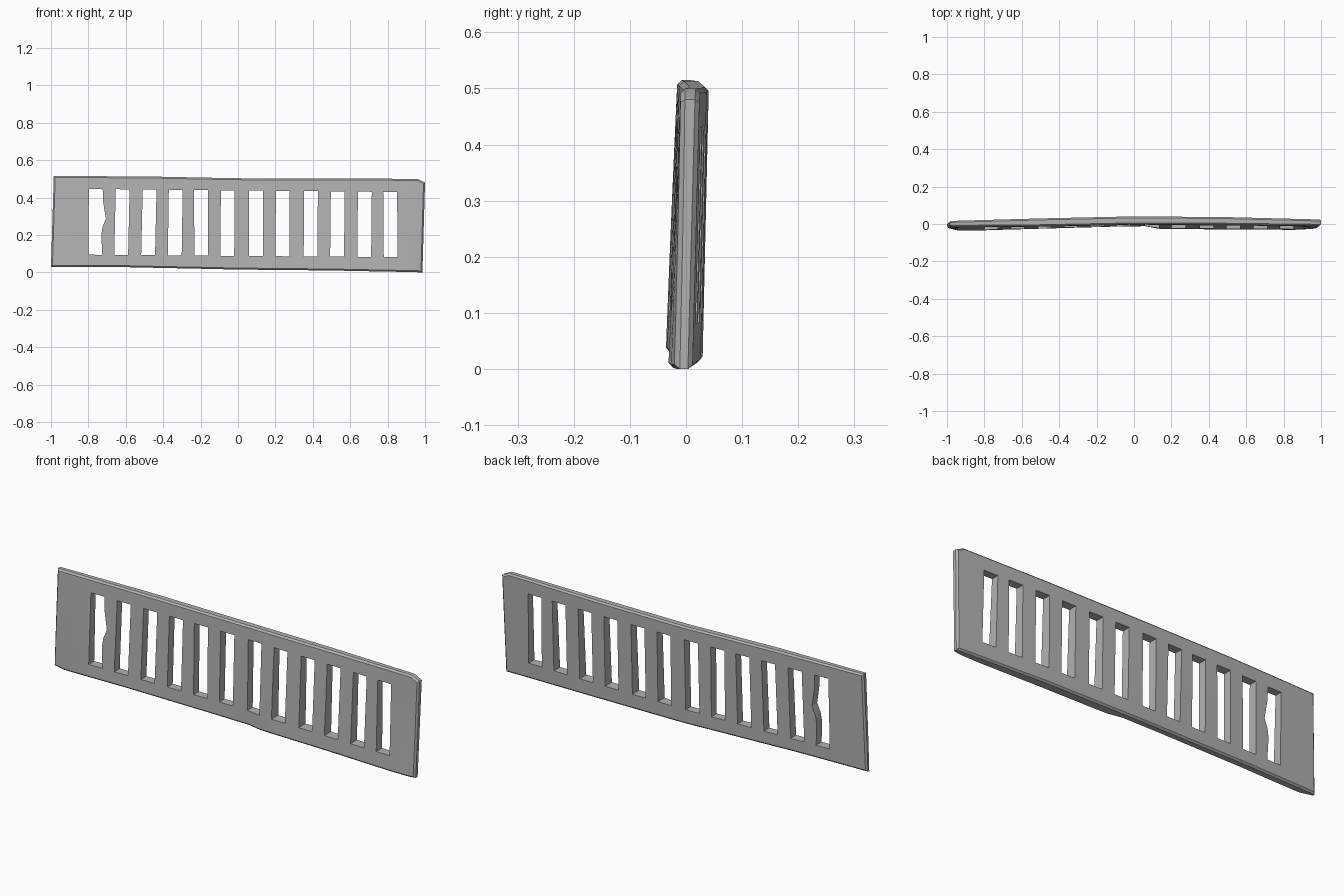
import bpy
import bmesh
import math

cube = bpy.data.objects.get("Cube")
if cube:
    bpy.data.objects.remove(cube, do_unlink=True)


def curve(points, x):
    """Piecewise-linear lookup through (x, value) points."""
    for (x0, v0), (x1, v1) in zip(points, points[1:]):
        if x <= x1:
            return v0 + (v1 - v0) * max(0, (x - x0) / (x1 - x0))
    return points[-1][1]


# Warped outline and surface profiles along the board
TOP_Z = [(-1, .515), (-.5, .513), (0, .503), (.96, .5), (1, .48)]
BOTTOM_Z = [(-1, .03), (-.6, .028), (0, .015), (.5, .01), (1, 0)]
FRONT_TOP = [(-1, -.016), (-.5, -.012), (0, -.002), (.5, -.004), (1, -.01)]
FRONT_LOW = [(-1, -.02), (-.93, -.038), (-.7, -.031), (-.1, -.014),
             (.06, -.012), (.14, -.027), (.93, -.032), (1, -.016)]
BACK_TOP = [(-1, .016), (-.5, .03), (0, .041), (.5, .037), (1, .024)]
BACK_LOW = [(-1, .006), (-.5, .018), (0, .03), (.5, .026), (1, .011)]

# Slots: left edge at the top, and how far the slot leans
SLOT_WIDTH = .074
SLOTS = [(-.797, .003), (-.652, .011), (-.508, .011), (-.369, .007),
         (-.235, -.002), (-.091, .004), (.059, 0), (.203, .003),
         (.353, .002), (.497, .005), (.642, .005), (.776, -.004)]
ROWS = [0, .3, .42, .55, .8, 1]        # heights inside the slots
CHIP = [0, -.006, 0, .018, .003, 0]    # worn bar beside the first slot

# Columns: (x at the top, lean)
columns = [(-.985, .015), (-.93, .008)]
for left, lean in SLOTS:
    columns += [(left, lean), (left + SLOT_WIDTH, lean)]
columns += [(.96, .006), (1, .014)]


def add_board():
    bm = bmesh.new()

    def grid_points(i):
        top_x, lean = columns[i]
        zt, zb = curve(TOP_Z, top_x), curve(BOTTOM_Z, top_x)
        hi, lo = .438 - .01 * top_x, .088 - .008 * top_x
        heights = [zb] + [lo + (hi - lo) * r for r in ROWS] + [zt]
        points = []
        for k, z in enumerate(heights):
            x = top_x - lean * (zt - z) / (zt - zb)
            if i == 3 and 1 <= k <= len(ROWS):
                x += CHIP[k - 1]
            points.append((x, z, (z - zb) / (zt - zb)))
        return points

    def layer(top, low):
        verts = []
        for i in range(len(columns)):
            verts.append([bm.verts.new(
                (x, curve(low, x) * (1 - t) + curve(top, x) * t, z))
                for x, z, t in grid_points(i)])
        return verts

    front, back = layer(FRONT_TOP, FRONT_LOW), layer(BACK_TOP, BACK_LOW)
    rows = len(ROWS) + 1

    def is_solid(i, k):
        if not (0 <= i < len(columns) - 1 and 0 <= k < rows):
            return False
        in_slot = i >= 2 and i % 2 == 0 and i < len(columns) - 2
        return not (in_slot and 0 < k < rows - 1)

    rim = []
    for i in range(len(columns) - 1):
        for k in range(rows):
            if not is_solid(i, k):
                continue
            corners = [(i, k), (i + 1, k), (i + 1, k + 1), (i, k + 1)]
            bm.faces.new([front[a][b] for a, b in corners])
            bm.faces.new([back[a][b] for a, b in reversed(corners)])
            # Walls wherever the neighbouring cell is open
            sides = [(i, k - 1), (i + 1, k), (i, k + 1), (i - 1, k)]
            for s, (ni, nk) in enumerate(sides):
                if is_solid(ni, nk):
                    continue
                (a, b), (c, d) = corners[s], corners[(s + 1) % 4]
                wall = bm.faces.new([front[c][d], front[a][b],
                                     back[a][b], back[c][d]])
                if not (0 <= ni < len(columns) - 1 and 0 <= nk < rows):
                    rim += [wall.edges[0], wall.edges[2]]
    bmesh.ops.recalc_face_normals(bm, faces=bm.faces[:])

    # Worn outer rim
    bmesh.ops.bevel(bm, geom=list(set(rim)), offset=.008, segments=1,
                    affect='EDGES', clamp_overlap=True)

    mesh = bpy.data.meshes.new("slotted_board")
    bm.to_mesh(mesh)
    bm.free()
    obj = bpy.data.objects.new("slotted_board", mesh)
    bpy.context.collection.objects.link(obj)
    return obj


board = add_board()

grey = bpy.data.materials.new("plain_grey")
grey.use_nodes = True
colour = (.45, .45, .45, 1)
grey.diffuse_color = colour
grey.node_tree.nodes["Principled BSDF"].inputs["Base Color"].default_value = colour
board.data.materials.append(grey)

bpy.ops.object.select_all(action='DESELECT')
board.select_set(True)
bpy.context.view_layer.objects.active = board
bpy.ops.object.shade_smooth_by_angle(angle=math.radians(30))
